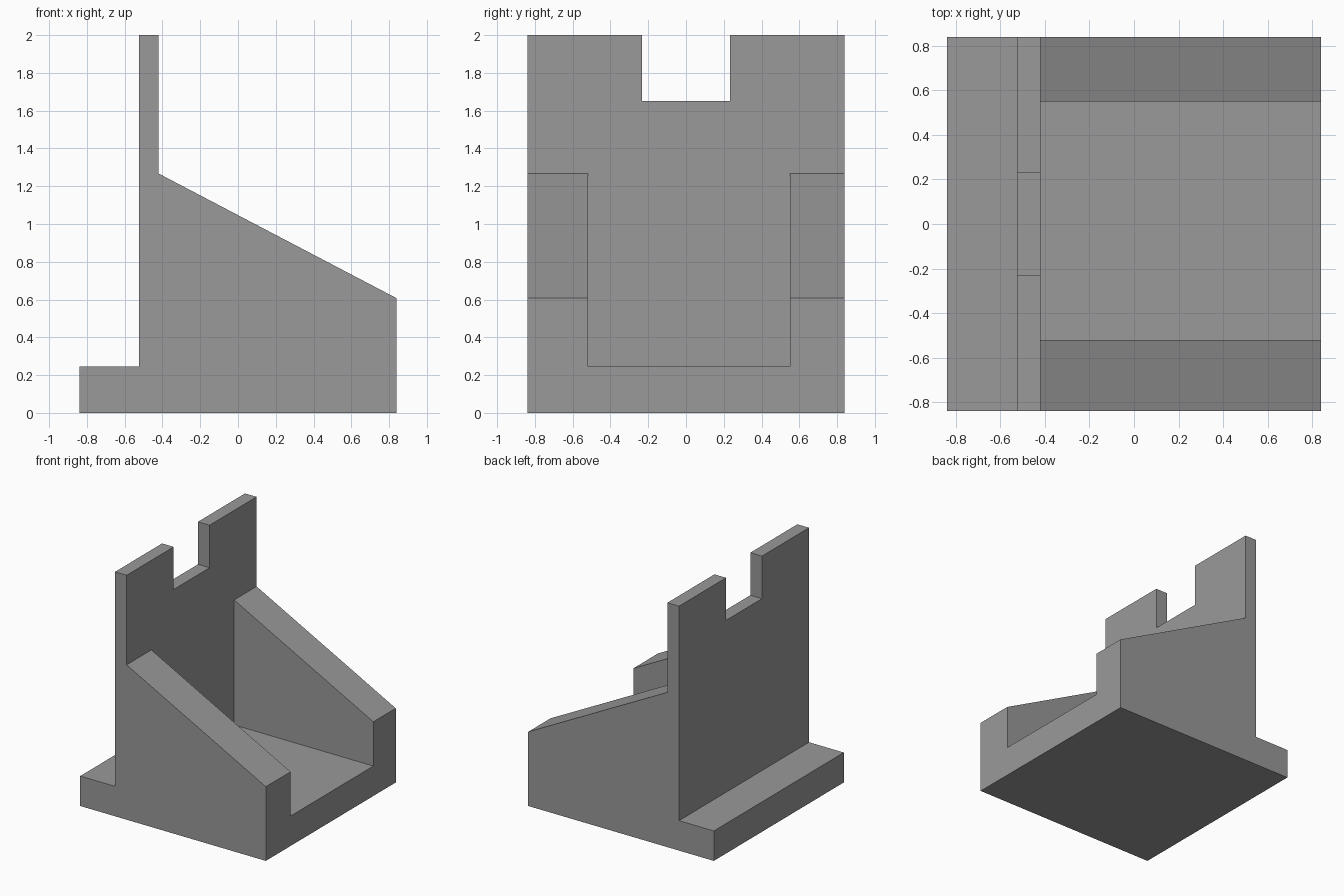
import bpy
import bmesh

cube = bpy.data.objects.get("Cube")
if cube:
    bpy.data.objects.remove(cube, do_unlink=True)

GREY = (0.32, 0.32, 0.32, 1.0)
HALF = 0.84                          # half of the square footprint
BACK, FRONT = -0.525, -0.42          # faces of the upright panel
FLOOR, SHOULDER, LIP, TOP = 0.245, 1.267, 0.607, 2.0

grey = bpy.data.materials.new("plain grey")
grey.use_nodes = True
grey.diffuse_color = GREY
grey.node_tree.nodes["Principled BSDF"].inputs["Base Color"].default_value = GREY


def extrude_profile(name, profile, y0, y1):
    """Solid from an (x, z) outline pushed from y0 to y1."""
    bm = bmesh.new()
    face = bm.faces.new([bm.verts.new((x, y0, z)) for x, z in profile])
    result = bmesh.ops.extrude_face_region(bm, geom=[face])
    moved = [v for v in result["geom"] if isinstance(v, bmesh.types.BMVert)]
    bmesh.ops.translate(bm, verts=moved, vec=(0, y1 - y0, 0))
    bmesh.ops.recalc_face_normals(bm, faces=bm.faces[:])
    mesh = bpy.data.meshes.new(name)
    bm.to_mesh(mesh)
    bm.free()
    mesh.materials.append(grey)
    obj = bpy.data.objects.new(name, mesh)
    bpy.context.collection.objects.link(obj)
    return obj


def cut(target, cutter):
    """Subtract the cutter, then discard it."""
    cutter.hide_render = True
    mod = target.modifiers.new("cut", "BOOLEAN")
    mod.operation = "DIFFERENCE"
    mod.solver = "EXACT"
    mod.object = cutter
    bpy.context.view_layer.objects.active = target
    bpy.ops.object.modifier_apply(modifier=mod.name)
    bpy.data.objects.remove(cutter, do_unlink=True)


# Full-width body: rear ledge, upright panel and sloping sides
stand = extrude_profile("stand_body", [
    (-HALF, 0), (HALF, 0), (HALF, LIP), (FRONT, SHOULDER),
    (FRONT, TOP), (BACK, TOP), (BACK, FLOOR), (-HALF, FLOOR),
], -HALF, HALF)

# Channel between the side walls
cut(stand, extrude_profile("channel_cutter", [
    (FRONT, FLOOR), (1, FLOOR), (1, SHOULDER), (FRONT, SHOULDER),
], -0.52, 0.55))

# Notch in the top of the panel
cut(stand, extrude_profile("notch_cutter", [
    (BACK - 0.1, 1.652), (FRONT + 0.1, 1.652),
    (FRONT + 0.1, TOP + 0.1), (BACK - 0.1, TOP + 0.1),
], -0.232, 0.232))
